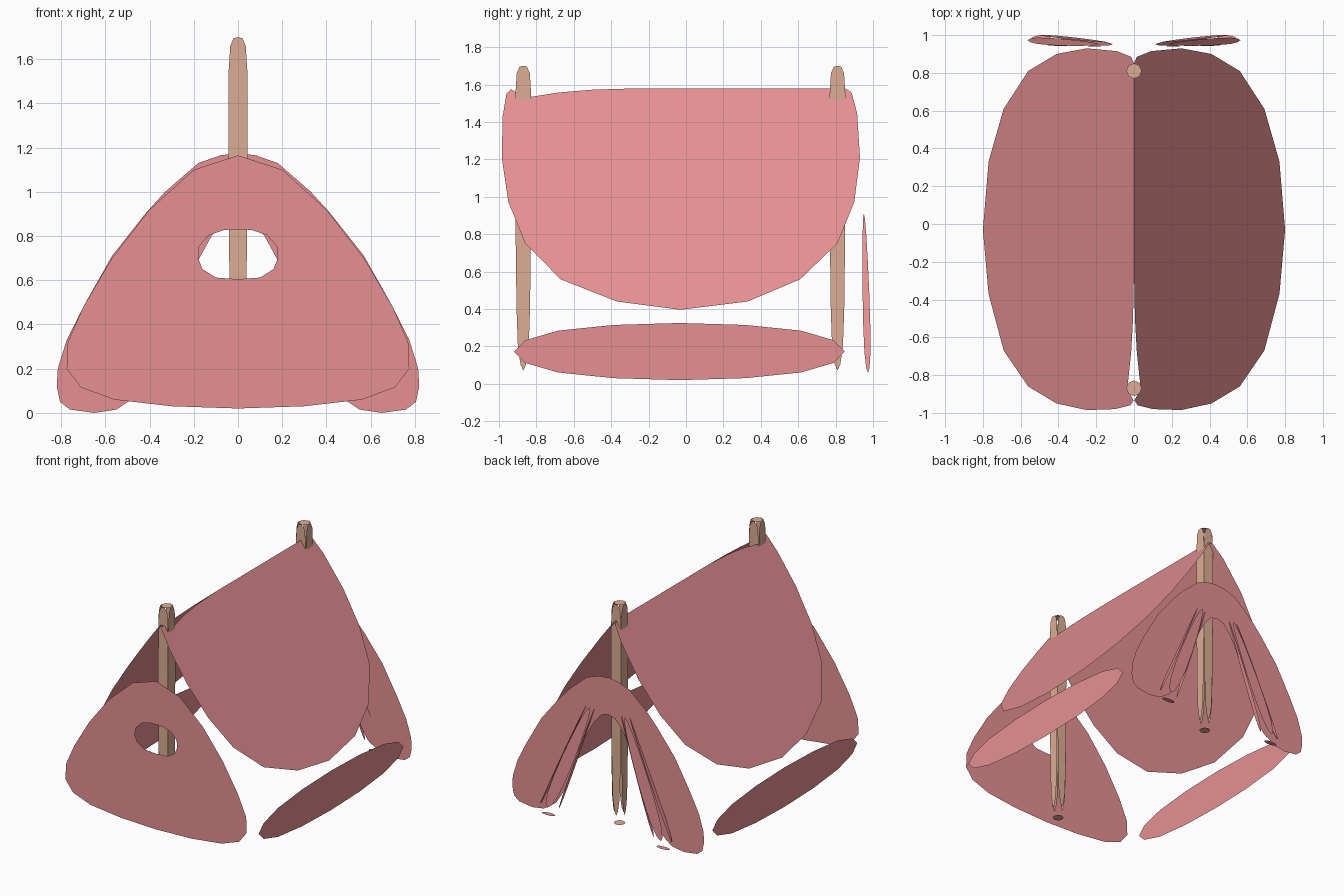
import bpy, bmesh
from mathutils import Vector

if "Cube" in bpy.data.objects:
    bpy.data.objects.remove(bpy.data.objects["Cube"])


def material(name, color):
    m = bpy.data.materials.new(name)
    m.diffuse_color = color
    m.use_nodes = True
    m.node_tree.nodes["Principled BSDF"].inputs["Base Color"].default_value = m.diffuse_color
    return m


CLOTH = material("cloth", (0.79, 0.28, 0.29, 1))
WOOD = material("wood", (0.72, 0.42, 0.30, 1))


def finish(name, bm, mat):
    me = bpy.data.meshes.new(name)
    bm.to_mesh(me)
    bm.free()
    me.materials.append(mat)
    ob = bpy.data.objects.new(name, me)
    bpy.context.collection.objects.link(ob)
    return ob


def fill(bm, loops, place, normal):
    """Flat sheet from closed 2D outlines; later outlines are holes."""
    edges = []
    for loop in loops:
        vs = [bm.verts.new(place(*p)) for p in loop]
        edges += [bm.edges.new((a, b)) for a, b in zip(vs, vs[1:] + vs[:1])]
    res = bmesh.ops.triangle_fill(bm, use_beauty=True, edges=edges, normal=normal)
    for f in [g for g in res["geom"] if isinstance(g, bmesh.types.BMFace)]:
        f.normal_update()
        if f.normal.dot(Vector(normal)) < 0:
            f.normal_flip()


def sheet(name, loops, place, normal, mat=CLOTH):
    bm = bmesh.new()
    fill(bm, loops, place, normal)
    return finish(name, bm, mat)


def soft_quads(name, quads, mat=CLOTH):
    """Separate quads, each rounded off by subdivision."""
    bm = bmesh.new()
    for q in quads:
        bm.faces.new([bm.verts.new(p) for p in q])
    ob = finish(name, bm, mat)
    mod = ob.modifiers.new("round", "SUBSURF")
    mod.levels = mod.render_levels = 2
    return ob


def both(half):
    """Mirror a half outline that starts and ends on x = 0."""
    return half + [(-x, z) for x, z in half[-2:0:-1]]


# front wall with round window
front = both([(0, 1.165), (.2, 1.1), (.4, .92), (.57, .7), (.7, .48), (.77, .32),
              (.775, .2), (.71, .115), (.56, .06), (.3, .03), (0, .02)])
window = both([(0, .83), (.06, .828), (.13, .805), (.175, .755), (.18, .7),
               (.16, .65), (.1, .612), (0, .605)])
sheet("front_wall", [front, window], lambda x, z: (x, -1, z), (0, -1, 0))

# back wall with arched doorway
back = both([(0, 1.175), (.08, 1.165), (.18, 1.13), (.33, 1.0), (.42, .9), (.57, .71),
             (.7, .48), (.775, .33), (.815, .2), (.82, .12), (.805, .05), (.76, .015),
             (.65, 0), (.55, .015), (.49, .055), (.42, .2), (.3, .46), (.18, .69),
             (.12, .8), (.06, .87), (0, .89)])
sheet("back_wall", [back], lambda x, z: (x, .95, z), (0, 1, 0))

# roof panel outline as (x, y), sloping down from the ridge
roof = [(0, .85), (.015, .885), (.09, .915), (.25, .93), (.41, .9), (.56, .81),
        (.69, .61), (.77, .33), (.8, -.03), (.77, -.37), (.69, -.67), (.56, -.86),
        (.41, -.95), (.25, -.985), (.1, -.98), (.02, -.96), (.003, -.935), (.015, -.91),
        (.035, -.87), (.03, -.82), (.015, -.68), (.005, -.5), (0, -.25)]

for side, s in (("right", 1), ("left", -1)):
    sheet("roof_" + side, [roof], lambda x, y: (s * x, y, 1.58 - 1.48 * x),
          (s * 1.48, 0, 1))

    # low side wall
    x = s * .82
    soft_quads("side_wall_" + side,
               [[(x, -1, .006), (x, .93, .006), (x, .93, .339), (x, -1, .339)][::s]])

    # tied-back door flap: four tapering faces and a foot
    top = [(s * a, b, .95) for a, b in ((.1, .94), (.17, .94), (.17, .96), (.1, .96))]
    low = [(s * a, b, .02) for a, b in ((.42, .945), (.58, .945), (.58, 1.003), (.42, 1.003))]
    quads = [[low[i], low[(i + 1) % 4], top[(i + 1) % 4], top[i]][::s] for i in range(4)]
    foot = [(s * a, b, 0) for a, b in ((.43, .955), (.43, 1.0), (.55, 1.0), (.55, .955))]
    soft_quads("door_flap_" + side, quads + [foot[::s]])

# poles: four thin rounded faces and end caps
strip = both([(0, 1.7), (.02, 1.695), (.035, 1.66), (.042, 1.55), (.043, 1.2),
              (.041, .8), (.036, .4), (.029, .2), (.015, .105), (0, .07)])
cap = [(.041, 0), (.029, .029), (0, .041), (-.029, .029),
       (-.041, 0), (-.029, -.029), (0, -.041), (.029, -.029)]
for name, y in (("front_pole", -.87), ("back_pole", .81)):
    bm = bmesh.new()
    for s in (1, -1):
        fill(bm, [strip], lambda u, z: (u, y + s * .043, z), (0, s, 0))
        fill(bm, [strip], lambda u, z: (s * .043, y + u, z), (s, 0, 0))
        fill(bm, [cap], lambda u, v: (u, y + v, 1.7 if s > 0 else 0), (0, 0, s))
    finish(name, bm, WOOD)
